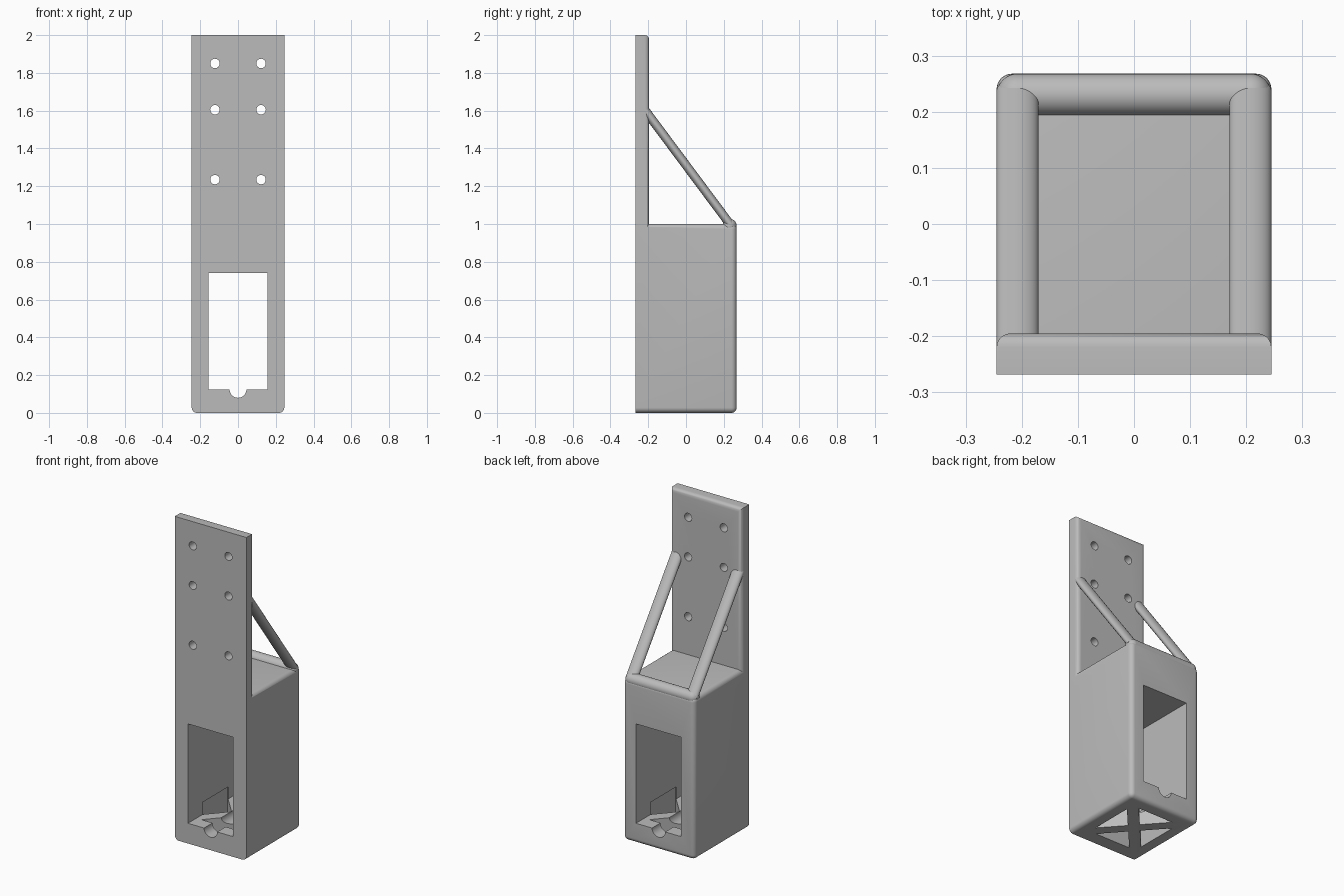
import bpy, bmesh, math
from mathutils import Vector, Matrix

if "Cube" in bpy.data.objects:
    bpy.data.objects.remove(bpy.data.objects["Cube"])

grey = bpy.data.materials.new("plain_grey")
grey.diffuse_color = (0.5, 0.5, 0.5, 1)
grey.use_nodes = True
grey.node_tree.nodes["Principled BSDF"].inputs["Base Color"].default_value = grey.diffuse_color

W, D = 0.245, 0.268        # half width, half depth
PLATE_BACK = -0.195        # rear face of the mounting plate
cutters = []


def to_object(bm, name):
    bmesh.ops.recalc_face_normals(bm, faces=bm.faces[:])
    me = bpy.data.meshes.new(name)
    bm.to_mesh(me)
    bm.free()
    me.materials.append(grey)
    ob = bpy.data.objects.new(name, me)
    bpy.context.collection.objects.link(ob)
    return ob


def smooth(ob):
    ob.data.shade_smooth()
    ob.data.set_sharp_from_angle(angle=math.radians(35))


def box(name, lo, hi, rounded=None, r=0.03):
    """Box between two corners; edges whose midpoint passes the test are rounded."""
    lo, hi = Vector(lo), Vector(hi)
    bm = bmesh.new()
    bmesh.ops.create_cube(bm, size=1)
    for v in bm.verts:
        v.co = Vector(((lo[i] + hi[i]) / 2 + v.co[i] * (hi[i] - lo[i]) for i in range(3)))
    if rounded:
        edges = [e for e in bm.edges if rounded((e.verts[0].co + e.verts[1].co) / 2)]
        bmesh.ops.bevel(bm, geom=edges, offset=r, segments=6, profile=0.5, affect='EDGES')
    return to_object(bm, name)


def rod(name, p, q, rx, ry, sides=32):
    """Elliptical rod from p to q."""
    p, q = Vector(p), Vector(q)
    d = q - p
    side = Vector((1, 0, 0)) if abs(d.x) < 1e-6 else Vector((0, 1, 0))
    up = d.normalized().cross(side)
    bm = bmesh.new()
    rings = []
    for c in (p, q):
        rings.append([bm.verts.new(c + side * rx * math.cos(2 * math.pi * i / sides)
                                   + up * ry * math.sin(2 * math.pi * i / sides))
                      for i in range(sides)])
    for i in range(sides):
        j = (i + 1) % sides
        bm.faces.new((rings[0][i], rings[0][j], rings[1][j], rings[1][i]))
    bm.faces.new(rings[0])
    bm.faces.new(rings[1])
    return to_object(bm, name)


def prism(name, pts, z0, z1):
    bm = bmesh.new()
    face = bm.faces.new([bm.verts.new((x, y, z0)) for x, y in pts])
    ext = bmesh.ops.extrude_face_region(bm, geom=[face])
    for v in ext["geom"]:
        if isinstance(v, bmesh.types.BMVert):
            v.co.z = z1
    return to_object(bm, name)


# Holder body: every edge rounded except those on the front face
holder = box("holder_body", (-W, -D, 0), (W, D, 1.0), lambda m: m.y > -D + 0.01, 0.028)

# Mounting plate above the body, rounded on its rear edges
plate = box("mounting_plate", (-W, -D, 0.9), (W, PLATE_BACK, 2.0),
            lambda m: m.y > PLATE_BACK - 0.01 and m.z > 1, 0.025)

# Window through the body, with a round groove in its sill
cutters.append(box("window_cutter", (-0.155, -0.5, 0.125), (0.155, 0.5, 0.74)))
cutters.append(rod("groove_cutter", (0, -0.5, 0.125), (0, 0.5, 0.125), 0.045, 0.045))

# Screw holes
for z in (1.85, 1.605, 1.235):
    for s in (-1, 1):
        cutters.append(rod("screw_hole_cutter", (s * 0.122, -0.5, z), (s * 0.122, 0, z),
                           0.025, 0.025, 24))

# Four triangular floor openings that leave a diagonal cross
a, b, h = 0.165, 0.185, 0.033
L = math.hypot(a, b)
for s in (-1, 1):
    x = a - h * L / b
    cutters.append(prism("floor_cutter", [(0, s * h * L / a), (x, s * b), (-x, s * b)], -0.1, 0.2))
    y = b - h * L / a
    cutters.append(prism("floor_cutter", [(s * h * L / b, 0), (s * a, y), (s * a, -y)], -0.1, 0.2))

# Join the plate, cut the openings and keep the result
for tool, op in [(plate, 'UNION')] + [(c, 'DIFFERENCE') for c in cutters]:
    mod = holder.modifiers.new(tool.name, 'BOOLEAN')
    mod.operation, mod.solver, mod.object = op, 'EXACT', tool
bpy.context.view_layer.update()
result = bpy.data.meshes.new_from_object(holder.evaluated_get(bpy.context.evaluated_depsgraph_get()))
holder.modifiers.clear()
holder.data = result
for tool in [plate] + cutters:
    bpy.data.objects.remove(tool)
smooth(holder)

# Rear rim bar, diagonal struts and their rounded joints
BY, BZ, R = 0.2305, 0.99, 0.0375
smooth(rod("rim_bar", (-0.2075, BY, BZ), (0.2075, BY, BZ), R, R))
for s, side in ((-1, "left"), (1, "right")):
    x = s * 0.2075
    smooth(rod(side + "_strut", (x, 0.238, 0.992), (x, -0.235, 1.627), R, 0.0235))
    bm = bmesh.new()
    bmesh.ops.create_uvsphere(bm, u_segments=32, v_segments=16, radius=R,
                              matrix=Matrix.Translation((x, BY, BZ)))
    smooth(to_object(bm, side + "_joint"))
